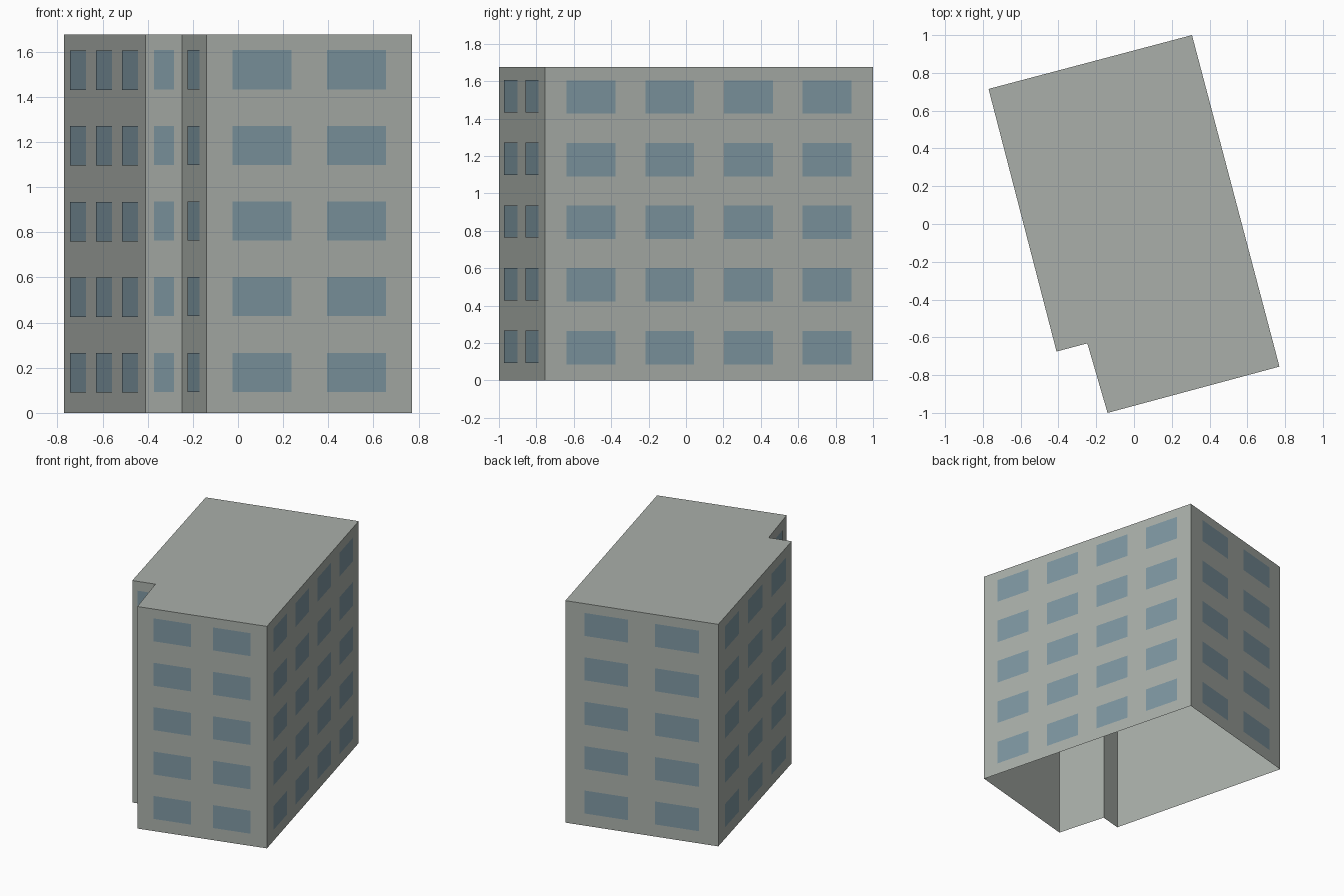
import bpy
import bmesh
from mathutils import Vector

cube = bpy.data.objects.get("Cube")
if cube:
    bpy.data.objects.remove(cube, do_unlink=True)

HEIGHT = 1.675
FLOORS = 5
STOREY = HEIGHT / FLOORS
PROUD = 0.003  # how far the panes stand off the wall


def make_material(name, color):
    mat = bpy.data.materials.new(name)
    mat.use_nodes = True
    mat.diffuse_color = color
    mat.node_tree.nodes["Principled BSDF"].inputs["Base Color"].default_value = color
    return mat


def make_object(name, bm, mat):
    mesh = bpy.data.meshes.new(name)
    bm.to_mesh(mesh)
    bm.free()
    mesh.materials.append(mat)
    obj = bpy.data.objects.new(name, mesh)
    bpy.context.collection.objects.link(obj)
    return obj


concrete = make_material("grey concrete", (0.40, 0.43, 0.40, 1))
glass = make_material("blue grey glass", (0.21, 0.31, 0.36, 1))

# Footprint corners, counter-clockwise from the front notch tip
corners = [Vector(p) for p in (
    (-0.14, -1.0), (0.77, -0.755), (0.307, 1.0),
    (-0.77, 0.715), (-0.41, -0.675), (-0.247, -0.632))]

# Wall shell with a flat roof and an open underside
bm = bmesh.new()
low = [bm.verts.new((c.x, c.y, 0)) for c in corners]
high = [bm.verts.new((c.x, c.y, HEIGHT)) for c in corners]
for i in range(len(corners)):
    j = (i + 1) % len(corners)
    bm.faces.new((low[i], low[j], high[j], high[i]))
bm.faces.new(high)
make_object("building_shell", bm, concrete)


def add_windows(name, index, columns, margin, width, sill, head):
    """Grid of thin panes on one wall; margin and width are wall fractions."""
    start, end = corners[index], corners[(index + 1) % len(corners)]
    along = end - start
    offset = Vector((along.y, -along.x)).normalized() * PROUD
    step = (1 - 2 * margin - width) / max(columns - 1, 1)
    bm = bmesh.new()
    for floor in range(FLOORS):
        base = floor * STOREY
        for col in range(columns):
            left = margin + col * step
            a = start + along * left + offset
            b = start + along * (left + width) + offset
            bm.faces.new([bm.verts.new((p.x, p.y, base + z)) for p, z in
                          ((a, sill), (b, sill), (b, head), (a, head))])
    make_object(name, bm, glass)


# Windows, wall by wall
add_windows("front_windows", 0, 2, 0.127, 0.287, 0.093, 0.266)
add_windows("left_windows", 1, 4, 0.066, 0.149, 0.086, 0.265)
add_windows("back_windows", 2, 2, 0.125, 0.287, 0.093, 0.266)
add_windows("right_windows", 3, 3, 0.083, 0.196, 0.09, 0.265)
add_windows("notch_front_windows", 4, 1, 0.23, 0.54, 0.093, 0.266)
add_windows("notch_side_windows", 5, 1, 0.24, 0.50, 0.093, 0.266)
